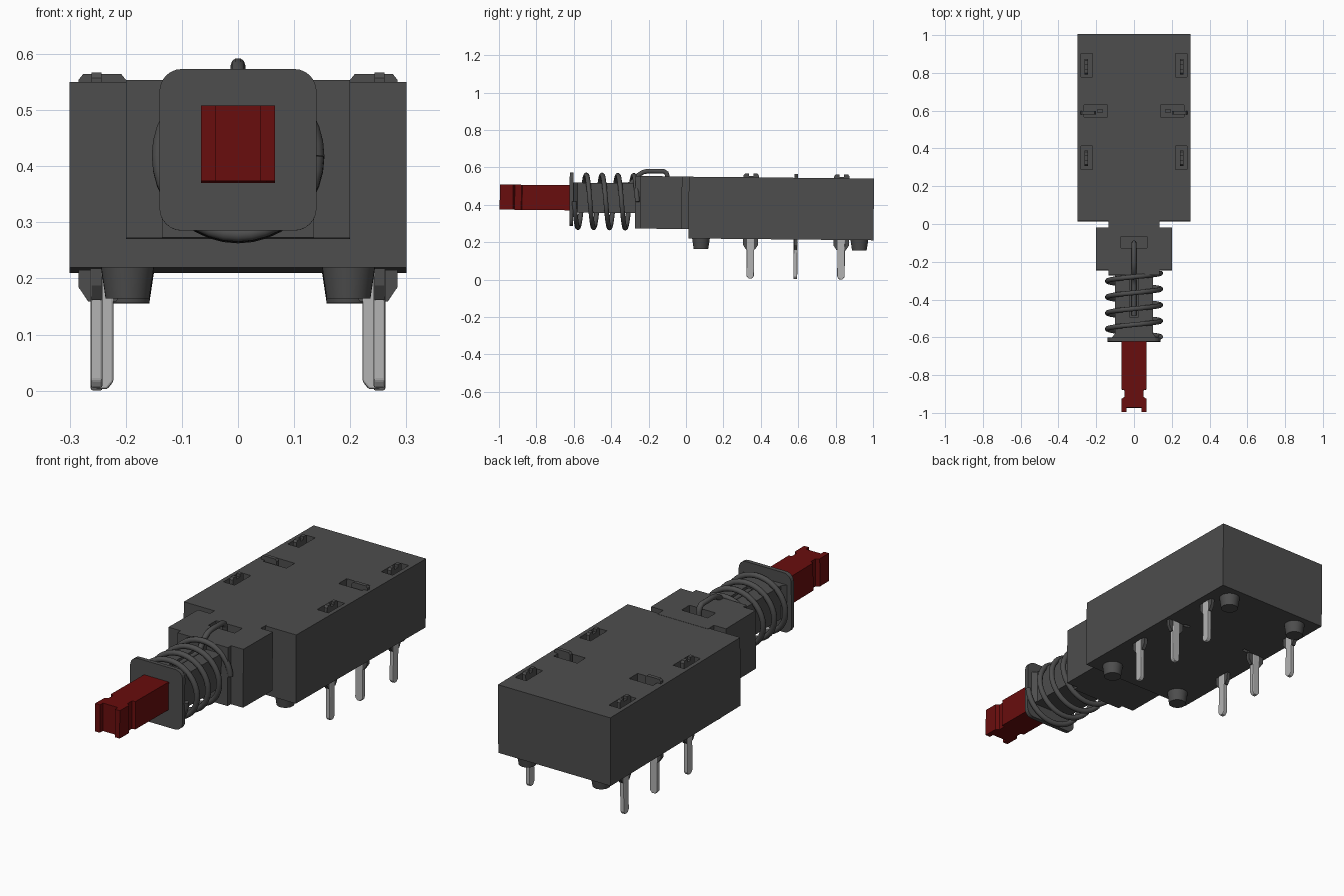
import bpy, bmesh, math
from mathutils import Matrix, Vector

if "Cube" in bpy.data.objects:
    bpy.data.objects.remove(bpy.data.objects["Cube"])


def material(name, rgb):
    m = bpy.data.materials.new(name)
    m.diffuse_color = (*rgb, 1)
    m.use_nodes = True
    m.node_tree.nodes["Principled BSDF"].inputs["Base Color"].default_value = m.diffuse_color
    return m


DARK = material("dark_plastic", (0.075, 0.075, 0.075))
RED = material("red_plastic", (0.14, 0.004, 0.004))
METAL = material("pin_metal", (0.45, 0.45, 0.45))


def add(name, data, mat):
    ob = bpy.data.objects.new(name, data)
    bpy.context.collection.objects.link(ob)
    data.materials.append(mat)
    return ob


def mesh_object(name, bm, mat):
    bmesh.ops.recalc_face_normals(bm, faces=bm.faces[:])
    me = bpy.data.meshes.new(name)
    bm.to_mesh(me)
    bm.free()
    return add(name, me, mat)


def extrude_profile(bm, pts, axis, a, b):
    """Prism from a 2D profile, running from a to b along the axis."""
    def at(u, v, w):
        return {'x': (w, u, v), 'y': (u, w, v), 'z': (u, v, w)}[axis]
    lo = [bm.verts.new(at(u, v, a)) for u, v in pts]
    hi = [bm.verts.new(at(u, v, b)) for u, v in pts]
    bm.faces.new(lo)
    bm.faces.new(hi)
    n = len(pts)
    for i in range(n):
        j = (i + 1) % n
        bm.faces.new((lo[i], lo[j], hi[j], hi[i]))


def prism(name, pts, axis, a, b, mat=DARK):
    bm = bmesh.new()
    extrude_profile(bm, pts, axis, a, b)
    return mesh_object(name, bm, mat)


def rect(u0, u1, v0, v1):
    return [(u0, v0), (u1, v0), (u1, v1), (u0, v1)]


def symmetric(half):
    return half + [(-u, v) for u, v in reversed(half)]


def rounded_rect(cu, cv, hu, hv, r, n=6):
    pts = []
    for k, (su, sv) in enumerate([(1, 1), (-1, 1), (-1, -1), (1, -1)]):
        for i in range(n + 1):
            t = math.pi / 2 * (k + i / n)
            pts.append((cu + su * (hu - r) + r * math.cos(t),
                        cv + sv * (hv - r) + r * math.sin(t)))
    return pts


def wire(name, pts, radius):
    cu = bpy.data.curves.new(name, 'CURVE')
    cu.dimensions = '3D'
    cu.bevel_depth = radius
    cu.bevel_resolution = 3
    cu.use_fill_caps = True
    sp = cu.splines.new('POLY')
    sp.points.add(len(pts) - 1)
    for p, co in zip(sp.points, pts):
        p.co = (*co, 1)
    return add(name, cu, DARK)


def cut(ob, cutter):
    mod = ob.modifiers.new("cut", 'BOOLEAN')
    mod.object = cutter
    mod.operation = 'DIFFERENCE'
    mod.solver = 'EXACT'
    dg = bpy.context.evaluated_depsgraph_get()
    me = bpy.data.meshes.new_from_object(ob.evaluated_get(dg))
    ob.modifiers.clear()
    ob.data = me


# Housing, stepped neck and plunger shaft
housing = prism("housing", rect(-0.3, 0.3, 0.01, 1.0), 'z', 0.22, 0.55)
neck = prism("neck", symmetric([(0.135, 0.02), (0.135, -0.025), (0.2, -0.025),
                                (0.2, -0.25), (0.135, -0.25), (0.135, -0.275)]),
             'z', 0.27, 0.551)
shaft = prism("shaft", symmetric([(0.1, -0.2), (0.1, -0.585), (0.12, -0.61)]),
              'z', 0.352, 0.512)

# Pockets for the terminals, hook and shaft groove
bm = bmesh.new()
for s in (-1, 1):
    for y in (0.345, 0.835):
        extrude_profile(bm, rect(s * 0.25 - 0.03, s * 0.25 + 0.03, y - 0.062, y + 0.062),
                        'z', 0.49, 0.6)
    extrude_profile(bm, rect(s * 0.202 - 0.063, s * 0.202 + 0.063, 0.562, 0.625), 'z', 0.49, 0.6)
    extrude_profile(bm, rect(s * 0.18 - 0.016, s * 0.18 + 0.016, 0.585, 0.602), 'z', 0.15, 0.48)
    extrude_profile(bm, rect(s * 0.18 - 0.016, s * 0.18 + 0.016, 0.585, 0.602), 'z', 0.47, 0.5)
extrude_profile(bm, rect(-0.07, 0.07, -0.132, -0.072), 'z', 0.50, 0.6)
extrude_profile(bm, rect(-0.02, 0.02, -0.5, -0.21), 'z', 0.48, 0.535)
cutter = mesh_object("pocket_cutter", bm, DARK)
for ob in (housing, neck, shaft):
    cut(ob, cutter)
bpy.data.objects.remove(cutter)

# Spring plate and red button
prism("spring_plate", rounded_rect(0, 0.423, 0.14, 0.144, 0.04), 'y', -0.627, -0.607)
prism("button", symmetric([(0.066, -0.6), (0.066, -0.88), (0.05, -0.885), (0.05, -0.92),
                           (0.066, -0.93), (0.066, -1.0), (0.04, -1.0), (0.04, -0.977)]),
      'z', 0.364, 0.498, RED)

# Coil spring, four turns
TURNS, STEPS = 4, 36
coil = []
for i in range(TURNS * STEPS + 1):
    t = -2 * math.pi * i / STEPS
    coil.append((0.141 * math.cos(t), -0.602 + 0.0845 * i / STEPS, 0.413 + 0.141 * math.sin(t)))
wire("coil_spring", coil, 0.013)

# Latch wire hooked over the neck
hook = [(-0.105, 0.505), (-0.105, 0.55), (-0.11, 0.568), (-0.125, 0.578), (-0.21, 0.578),
        (-0.235, 0.572), (-0.262, 0.555), (-0.283, 0.53), (-0.30, 0.508), (-0.33, 0.502), (-0.49, 0.5)]
wire("latch_wire", [(0, y, z) for y, z in hook], 0.013)

# Tapered standoff feet
bm = bmesh.new()
for x in (-0.197, 0.197):
    for y in (0.078, 0.925):
        bmesh.ops.create_cone(bm, cap_ends=True, segments=32, radius1=0.039, radius2=0.048,
                              depth=0.06, matrix=Matrix.Translation((x, y, 0.195)))
feet = mesh_object("standoff_feet", bm, DARK)


# Terminals: dark carrier plate with top tab, light pin below
def terminal(tag, axis, c, side, w, span):
    carrier = [(c - span, 0.56), (c - span, 0.19), (c - 0.025, 0.165), (c + 0.025, 0.165),
               (c + span, 0.19), (c + span, 0.56), (c + span - 0.008, 0.57),
               (c + 0.012, 0.57), (c + 0.012, 0.556), (c - 0.012, 0.556),
               (c - 0.012, 0.57), (c - span + 0.008, 0.57)]
    if axis == 'y':
        carrier = carrier[:7] + carrier[-1:]
    prism("carrier_" + tag, carrier, axis, w - 0.009, w + 0.009)
    c = c if axis == 'x' else side * 0.242
    pin = [(c - 0.02, 0.24), (c - 0.02, 0.022), (c - 0.009, 0.0085), (c + 0.009, 0.0085),
           (c + 0.02, 0.022), (c + 0.02, 0.24)]
    ob = prism("pin_" + tag, pin, axis, w - 0.0105, w + 0.0105, METAL)
    bev = ob.modifiers.new("soft_edges", 'BEVEL')
    bev.width = 0.004
    bev.segments = 2


for side, name in ((-1, "left"), (1, "right")):
    terminal(name + "_front", 'x', 0.343, side, side * 0.252, 0.041)
    terminal(name + "_back", 'x', 0.828, side, side * 0.252, 0.041)
    terminal(name + "_middle", 'y', side * 0.242, side, 0.584, 0.042)

# Smooth the round feet, then tilt the whole assembly slightly
feet.select_set(True)
bpy.context.view_layer.objects.active = feet
bpy.ops.object.shade_smooth_by_angle(angle=math.radians(35))
tilt = Matrix.Rotation(-0.01, 4, 'X')
for ob in bpy.context.scene.objects:
    ob.matrix_world = tilt
